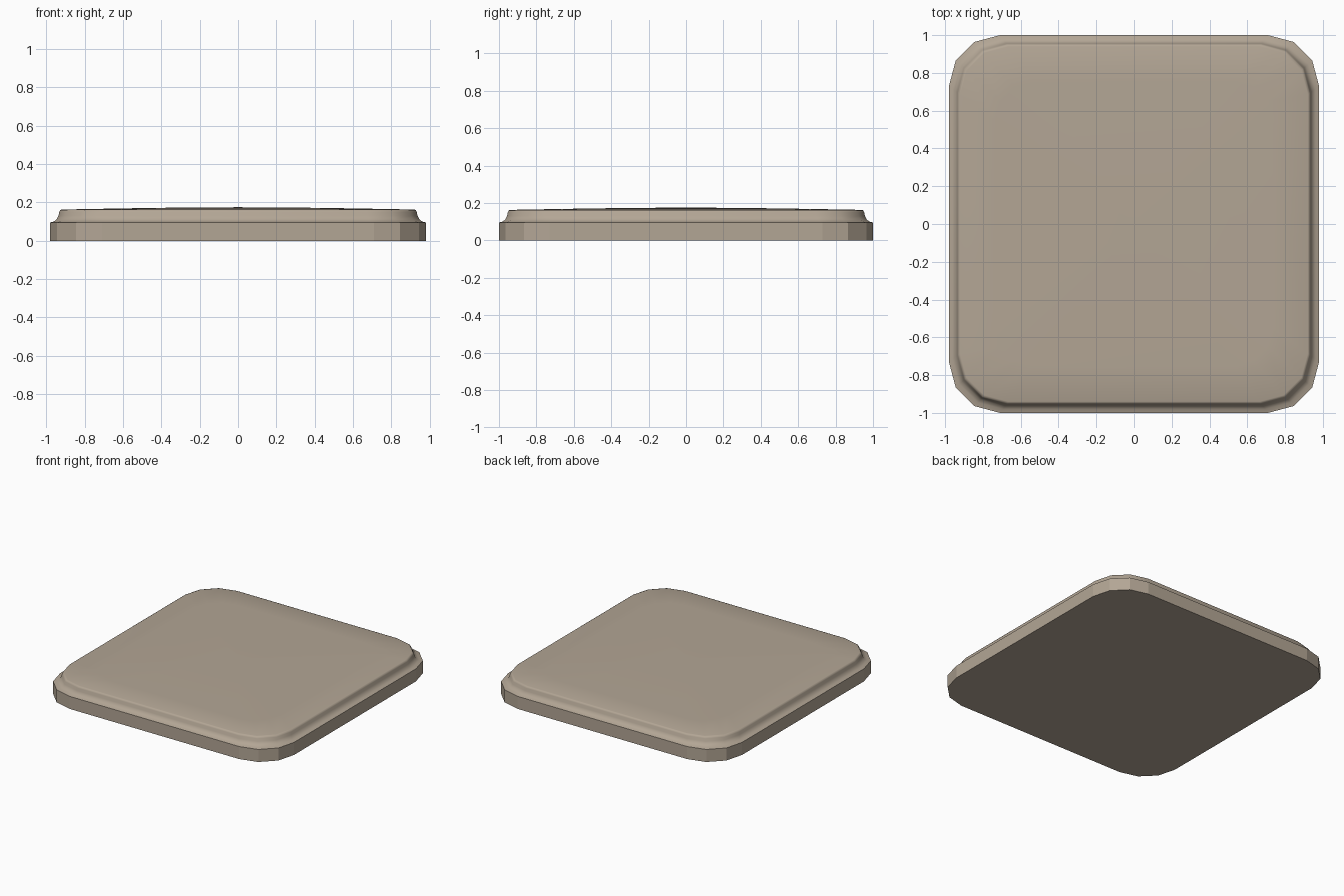
import bpy, bmesh
from math import sin, cos, radians

if "Cube" in bpy.data.objects:
    bpy.data.objects.remove(bpy.data.objects["Cube"])

HX, HY, R = 0.98, 1.0, 0.27
SEG = 3  # facets per rounded corner


def outline(inset, scale=1.0):
    """Rounded rectangle, inset from the outer edge, as xy points."""
    hx, hy = HX - inset, HY - inset
    r = R - inset * 0.25
    pts = []
    for k, (sx, sy) in enumerate([(1, 1), (-1, 1), (-1, -1), (1, -1)]):
        for i in range(SEG + 1):
            a = radians(90 * k + 90 * i / SEG)
            pts.append((scale * (sx * (hx - r) + r * cos(a)),
                        scale * (sy * (hy - r) + r * sin(a))))
    return pts


# (inset, scale, height): straight skirt, concave cove, rim, shallow dome
profile = [(0, 1, 0), (0, 1, 0.095),
           (0.02, 1, 0.101), (0.034, 1, 0.112), (0.043, 1, 0.13),
           (0.047, 1, 0.15), (0.052, 1, 0.160), (0.06, 1, 0.163),
           (0.06, 0.8, 0.1665), (0.06, 0.55, 0.1705), (0.06, 0.28, 0.174)]

bm = bmesh.new()
rings = [[bm.verts.new((x, y, z)) for x, y in outline(d, s)]
         for d, s, z in profile]
n = len(rings[0])
bm.faces.new(rings[0][::-1])  # flat underside
for level, (lo, hi) in enumerate(zip(rings, rings[1:])):
    for i in range(n):
        j = (i + 1) % n
        f = bm.faces.new((lo[i], lo[j], hi[j], hi[i]))
        f.smooth = level > 0  # faceted skirt, smooth upper part

# Centre of the dome
apex = bm.verts.new((0, 0, 0.175))
for i in range(n):
    bm.faces.new((rings[-1][i], rings[-1][(i + 1) % n], apex)).smooth = True

# Crisp edge where the skirt meets the cove
for i in range(n):
    bm.edges.get((rings[1][i], rings[1][(i + 1) % n])).smooth = False

mesh = bpy.data.meshes.new("cushioned_base_plate")
bm.to_mesh(mesh)
bm.free()
plate = bpy.data.objects.new("cushioned_base_plate", mesh)
bpy.context.collection.objects.link(plate)

# Warm stone colour
mat = bpy.data.materials.new("warm_stone")
mat.diffuse_color = (0.45, 0.38, 0.30, 1)
mat.use_nodes = True
mat.node_tree.nodes["Principled BSDF"].inputs["Base Color"].default_value = mat.diffuse_color
mesh.materials.append(mat)
